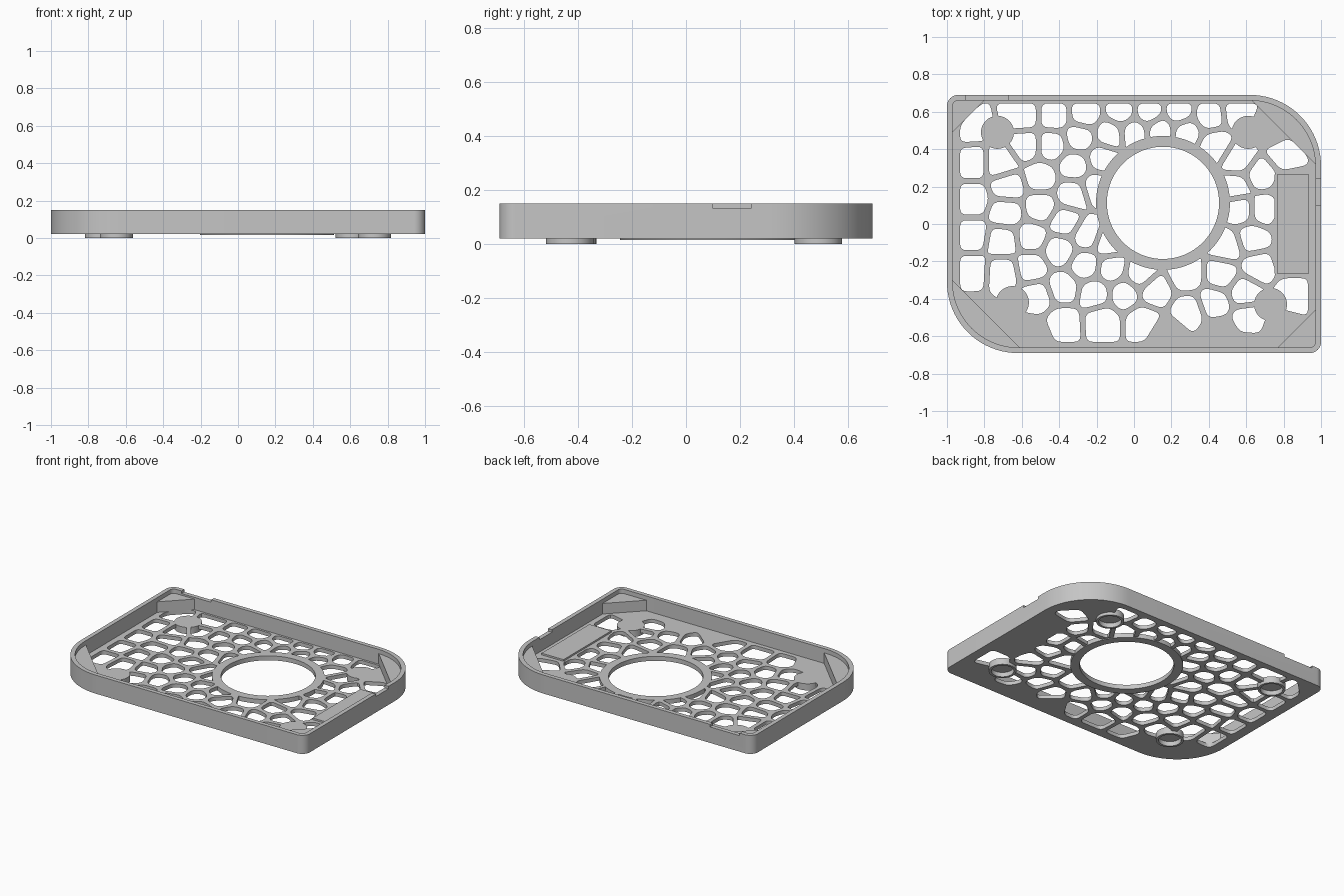
import bpy, bmesh, math
from mathutils import Vector

cube = bpy.data.objects.get("Cube")
if cube:
    bpy.data.objects.remove(cube, do_unlink=True)

grey = bpy.data.materials.new("plain grey")
grey.use_nodes = True
colour = (0.56, 0.56, 0.56, 1)
grey.diffuse_color = colour
grey.node_tree.nodes["Principled BSDF"].inputs["Base Color"].default_value = colour

HALF_X, HALF_Y = 1.0, 0.69
BASE, FLOOR, TOP = 0.02, 0.046, 0.15
WALL = 0.03
RING_CENTRE = (0.155, 0.113)
RING_INNER, RING_OUTER = 0.3, 0.358
FOOT_INNER, FOOT_OUTER = 0.072, 0.088
FEET = {"back_right_foot": (-0.73, 0.49), "back_left_foot": (0.61, 0.49),
        "front_right_foot": (-0.65, -0.42), "front_left_foot": (0.73, -0.43)}


def make_object(name, bm):
    bmesh.ops.recalc_face_normals(bm, faces=bm.faces)
    mesh = bpy.data.meshes.new(name)
    bm.to_mesh(mesh)
    bm.free()
    mesh.materials.append(grey)
    obj = bpy.data.objects.new(name, mesh)
    bpy.context.collection.objects.link(obj)
    return obj


def prisms(name, outlines, low, high):
    """Extrude flat outlines between two heights."""
    bm = bmesh.new()
    for outline in outlines:
        face = bm.faces.new([bm.verts.new((p[0], p[1], low)) for p in outline])
        solid = bmesh.ops.extrude_face_region(bm, geom=[face])["geom"]
        verts = [v for v in solid if isinstance(v, bmesh.types.BMVert)]
        bmesh.ops.translate(bm, vec=(0, 0, high - low), verts=verts)
    return make_object(name, bm)


def collar(name, centre, inner, outer, low, high, steps=64):
    """Turn a rectangular section around a vertical axis."""
    bm = bmesh.new()
    section = [(inner, low), (outer, low), (outer, high), (inner, high)]
    verts = [bm.verts.new((r, 0, z)) for r, z in section]
    edges = [bm.edges.new((verts[i - 1], verts[i])) for i in range(len(verts))]
    bmesh.ops.spin(bm, geom=verts + edges, cent=(0, 0, 0), axis=(0, 0, 1),
                   angle=math.tau, steps=steps)
    bmesh.ops.remove_doubles(bm, verts=bm.verts, dist=0.0005)
    bmesh.ops.translate(bm, vec=(*centre, 0), verts=bm.verts)
    return make_object(name, bm)


def circle(centre, radius, steps=64):
    return [(centre[0] + radius * math.cos(math.tau * i / steps),
             centre[1] + radius * math.sin(math.tau * i / steps)) for i in range(steps)]


def box(x0, x1, y0, y1):
    return [(x0, y0), (x1, y0), (x1, y1), (x0, y1)]


def body_outline(inset, steps=20):
    """Rectangle with two wide and two tight rounded corners."""
    points = []
    corners = [(1, 1, 0.38), (-1, 1, 0.06), (-1, -1, 0.38), (1, -1, 0.06)]
    for quarter, (sx, sy, radius) in enumerate(corners):
        for i in range(steps + 1):
            a = (quarter + i / steps) * math.pi / 2
            r = radius - inset
            points.append((sx * (HALF_X - radius) + r * math.cos(a),
                           sy * (HALF_Y - radius) + r * math.sin(a)))
    return points


def clip(polygon, normal, limit):
    """Keep the part of a polygon where dot(normal, p) <= limit."""
    result = []
    for i, b in enumerate(polygon):
        a, b = Vector(polygon[i - 1]), Vector(b)
        da, db = normal.dot(a) - limit, normal.dot(b) - limit
        if da * db < 0:
            result.append(a.lerp(b, da / (da - db)))
        if db <= 0:
            result.append(b)
    return result


def soften(polygon, reach=0.035, steps=4):
    """Replace each corner with a short curve."""
    points = []
    for i, corner in enumerate(polygon):
        before = polygon[i - 1] - corner
        after = polygon[(i + 1) % len(polygon)] - corner
        start = corner + before.normalized() * min(reach, before.length * 0.45)
        end = corner + after.normalized() * min(reach, after.length * 0.45)
        for k in range(steps + 1):
            t = k / steps
            points.append(start.lerp(corner, t).lerp(corner.lerp(end, t), t))
    return points


def carve(target, cutter):
    mod = target.modifiers.new("cut", "BOOLEAN")
    mod.operation, mod.solver, mod.object = "DIFFERENCE", "EXACT", cutter
    bpy.context.view_layer.update()
    graph = bpy.context.evaluated_depsgraph_get()
    mesh = bpy.data.meshes.new_from_object(target.evaluated_get(graph))
    target.modifiers.clear()
    target.data = mesh
    bpy.data.objects.remove(cutter, do_unlink=True)


# Centres of the web openings, by zone
right_zone = [(-.88, .52), (-.87, .33), (-.87, .13), (-.87, -.06), (-.87, -.25),
              (-.59, .58), (-.58, .42), (-.71, .33), (-.67, .2), (-.68, .06),
              (-.7, -.09), (-.7, -.26), (-.43, .58), (-.44, .42), (-.5, .25),
              (-.5, .09), (-.55, -.07), (-.55, -.23), (-.52, -.39)]
middle_zone = [(-.26, .59), (-.29, .46), (-.32, .31), (-.33, .16),
               (-.37, .01), (-.4, -.14), (-.38, -.34), (-.38, -.53), (-.13, .48),
               (-.17, .35), (-.2, .2), (-.25, -.06), (-.26, -.22), (-.21, -.37),
               (-.17, -.52), (-.14, -.1), (-.12, -.24), (-.05, -.37), (.05, -.52),
               (.11, -.36), (.28, -.27), (.29, -.47), (.03, -.27)]
left_zone = [(-.07, .6), (.08, .6), (.24, .6), (.4, .58), (.56, .6), (0, .49),
             (.14, .5), (.28, .49), (.43, .42), (.56, .34), (.67, .26), (.81, .38),
             (.55, .2), (.57, .08), (.69, .08), (.63, -.08), (.5, -.12),
             (.66, -.23), (.47, -.27), (.59, -.36), (.43, -.42), (.85, -.38),
             (.61, -.51)]
# Places that stay solid
solid_zone = [RING_CENTRE, (-.68, -.58), (-.55, -.6), (-.86, -.5), (.46, -.6),
              (.8, -.58), (.93, .52), (.74, .52), (.85, .18), (.85, 0), (.85, -.17),
              (.18, -.6), (.6, -.68)]

# Corner braces as a diagonal direction and the limit along it
braces = {"back_right_brace": ((-1, 1), 1.46), "back_left_brace": ((1, 1), 1.29),
          "front_right_brace": ((-1, -1), 1.27), "front_left_brace": ((1, -1), 1.43)}

# Web openings
holes = right_zone + middle_zone + left_zone
openings = []
for site in map(Vector, holes):
    cell = box(-0.93, 0.93, -0.63, 0.645)
    for direction, limit in braces.values():
        cell = clip(cell, Vector(direction), limit)
    for other in map(Vector, holes + solid_zone):
        if other != site:
            normal = (other - site).normalized()
            cell = clip(cell, normal, normal.dot((site + other) / 2) - 0.015)
    openings.append(soften(cell))

# Openings stop at the ring, the feet and the side pad
web = prisms("web_cutter", openings, -0.1, 0.1)
keep = [circle(c, FOOT_OUTER) for c in FEET.values()]
keep += [circle(RING_CENTRE, RING_OUTER, 96), box(0.75, 0.95, -0.265, 0.265)]
carve(web, prisms("keep_cutter", keep, -0.2, 0.2))

# Tray body
tray = prisms("tray_body", [body_outline(0)], BASE, TOP)
carve(tray, prisms("cavity_cutter", [body_outline(WALL)], FLOOR, 0.3))
carve(tray, web)
carve(tray, prisms("centre_cutter", [circle(RING_CENTRE, RING_INNER, 96)], -0.1, 0.1))
pockets = [circle(c, FOOT_INNER) for c in FEET.values()]
carve(tray, prisms("pocket_cutter", pockets, -0.1, 0.032))
notches = [box(-0.9, -0.67, 0.65, 0.75), box(0.96, 1.05, 0.1, 0.24)]
carve(tray, prisms("notch_cutter", notches, 0.132, 0.3))
parts = [tray]

# Lip under the central ring, and hollow feet
parts.append(collar("centre_ring_lip", RING_CENTRE, RING_INNER, RING_OUTER,
                    0.015, BASE, 96))
for name, centre in FEET.items():
    parts.append(collar(name, centre, FOOT_INNER, FOOT_OUTER, 0, BASE))

# Corner braces
for name, (direction, limit) in braces.items():
    shape = clip(body_outline(0.02), -Vector(direction), -limit)
    parts.append(prisms(name, [shape], 0.04, 0.12))

# Side pad
parts.append(prisms("side_pad", [box(0.765, 0.935, -0.265, 0.265)], 0.04, 0.058))

bpy.ops.object.select_all(action="DESELECT")
for part in parts:
    part.select_set(True)
bpy.context.view_layer.objects.active = tray
bpy.ops.object.shade_smooth_by_angle(angle=math.radians(32))
